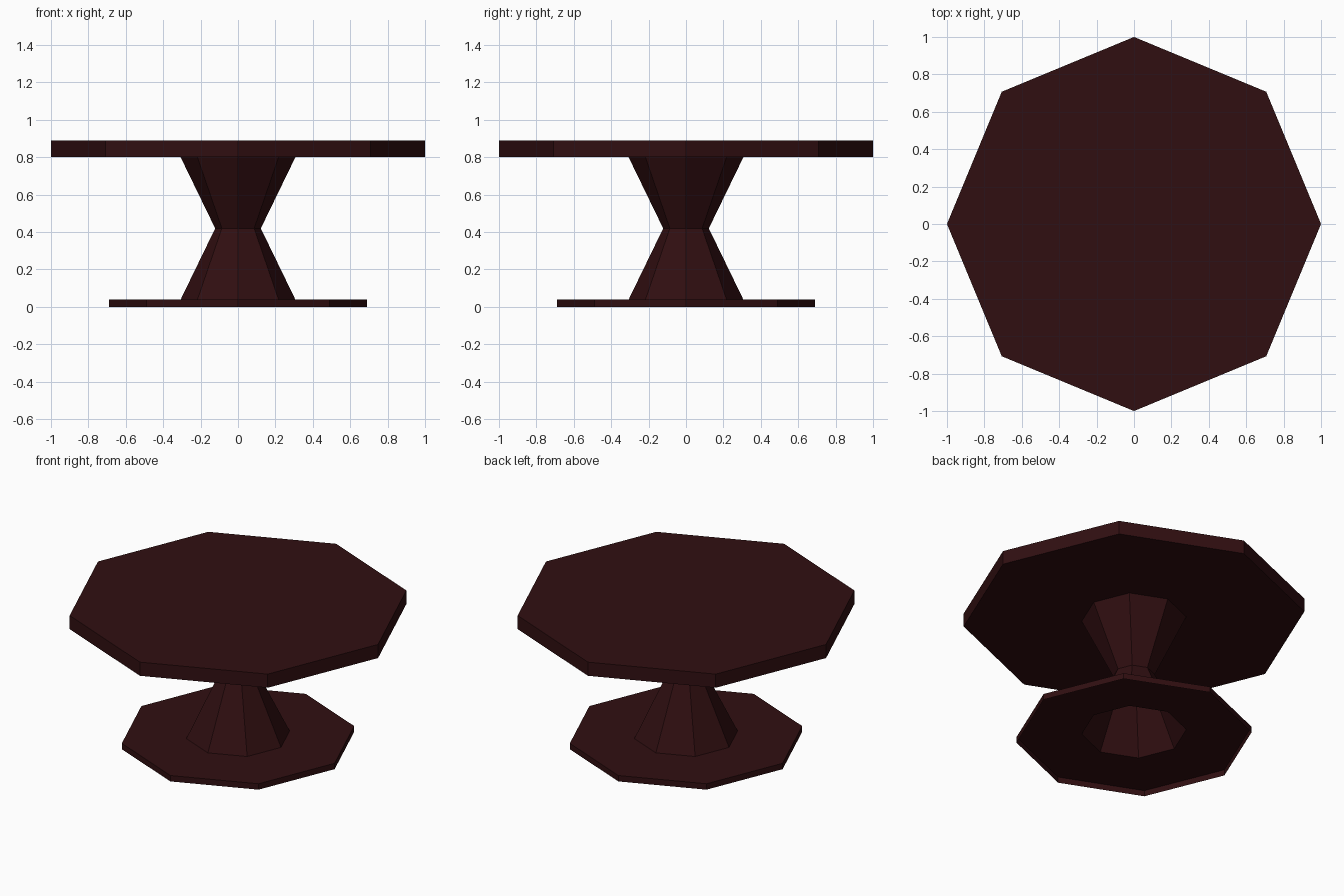
import bpy, bmesh, math

if "Cube" in bpy.data.objects:
    bpy.data.objects.remove(bpy.data.objects["Cube"])

SIDES = 8
wood = bpy.data.materials.new("dark red wood")
wood.diffuse_color = (0.030, 0.0045, 0.0055, 1.0)
wood.use_nodes = True
wood.node_tree.nodes["Principled BSDF"].inputs["Base Color"].default_value = wood.diffuse_color


def lathe(name, profile, cap_top=False):
    """Sweep (radius, z) points, listed bottom to top outside, around z with flat sides."""
    bm = bmesh.new()
    rings = []
    for r, z in profile:
        rings.append([bm.verts.new((r * math.cos(2 * math.pi * i / SIDES),
                                    r * math.sin(2 * math.pi * i / SIDES), z))
                      for i in range(SIDES)])
    for low, high in zip(rings, rings[1:]):
        for i in range(SIDES):
            j = (i + 1) % SIDES
            bm.faces.new((low[i], low[j], high[j], high[i]))
    if cap_top:
        bm.faces.new(rings[-1])
    mesh = bpy.data.meshes.new(name)
    bm.to_mesh(mesh)
    bm.free()
    mesh.materials.append(wood)
    obj = bpy.data.objects.new(name, mesh)
    bpy.context.collection.objects.link(obj)
    return obj


# Foot plate: thin skirt and top, open underneath
lathe("foot_plate", [(0.69, 0.0), (0.69, 0.038), (0.307, 0.038)])
# Hollow hourglass pedestal
lathe("pedestal", [(0.307, 0.038), (0.122, 0.419), (0.307, 0.80)])
# Table top, its underside meeting the pedestal rim
lathe("table_top", [(0.307, 0.80), (1.0, 0.80), (1.0, 0.888)], cap_top=True)
